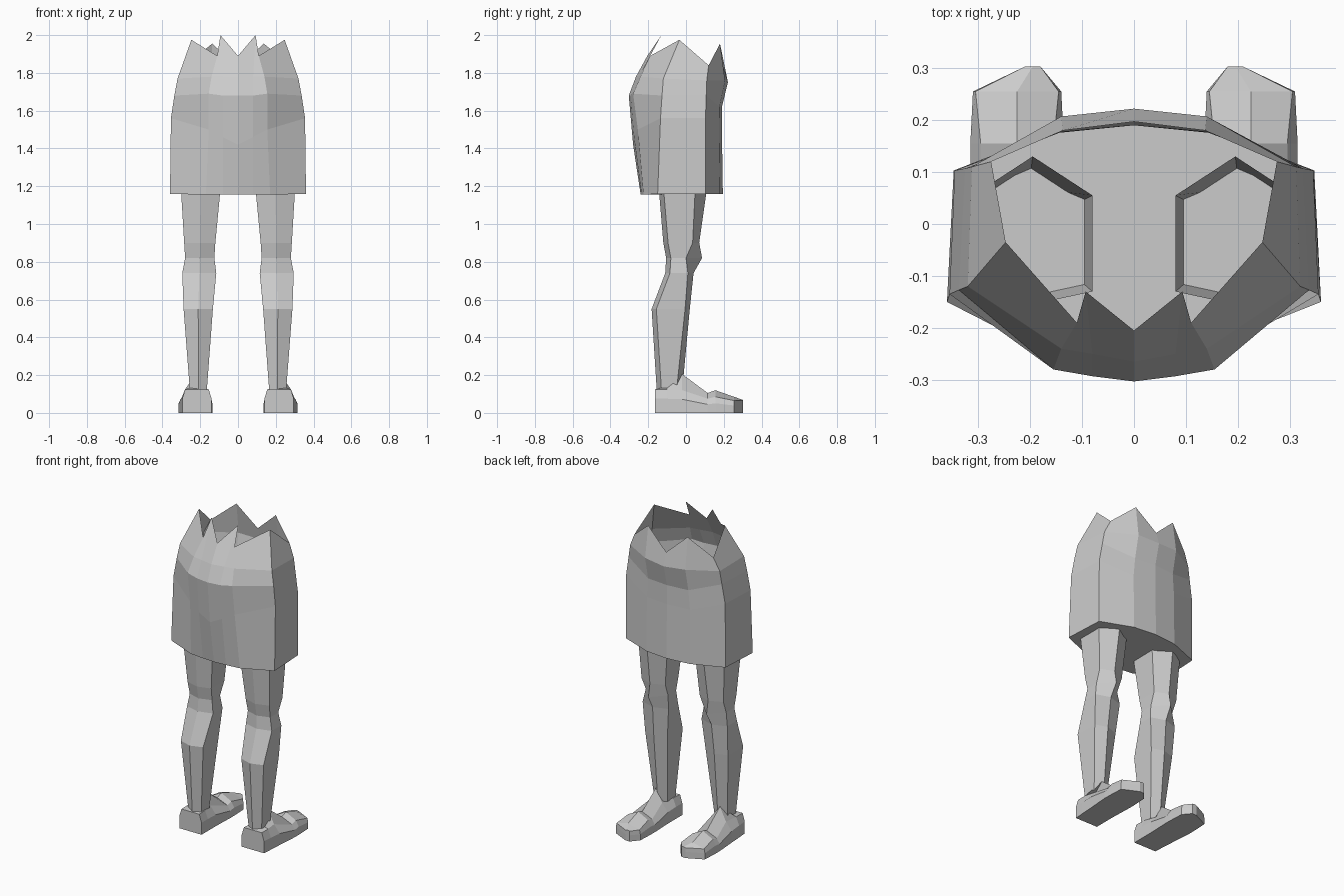
import bpy, bmesh

cube = bpy.data.objects.get("Cube")
if cube:
    bpy.data.objects.remove(cube, do_unlink=True)

stone = bpy.data.materials.new("pale_grey_stone")
stone.use_nodes = True
grey = (0.6, 0.6, 0.6, 1)
stone.diffuse_color = grey
stone.node_tree.nodes["Principled BSDF"].inputs["Base Color"].default_value = grey


def loft(name, rings, cap_start=False, cap_end=False):
    """Join closed rings of points into one flat-shaded skin."""
    bm = bmesh.new()
    loops = [[bm.verts.new(p) for p in ring] for ring in rings]
    for low, high in zip(loops, loops[1:]):
        for i in range(len(low)):
            j = (i + 1) % len(low)
            bm.faces.new((low[i], low[j], high[j], high[i]))
    if cap_start:
        bm.faces.new(loops[0][::-1])
    if cap_end:
        bm.faces.new(loops[-1])
    bmesh.ops.recalc_face_normals(bm, faces=bm.faces)
    mesh = bpy.data.meshes.new(name)
    bm.to_mesh(mesh)
    bm.free()
    mesh.materials.append(stone)
    obj = bpy.data.objects.new(name, mesh)
    bpy.context.collection.objects.link(obj)
    return obj


def mirrored(ring, side):
    return [(side * x, y, z) for x, y, z in ring]


# Tunic: vertical columns of the left half, front centre to back centre,
# each running from the hem up to the jagged broken rim
columns = [
    [(0, -.24, 1.155), (0, -.28, 1.42), (0, -.303, 1.68), (0, -.265, 1.78), (0, -.205, 1.89)],
    [(.08, -.235, 1.155), (.08, -.275, 1.46), (.08, -.293, 1.68), (.08, -.25, 1.78), (.093, -.13, 2)],
    [(.17, -.225, 1.155), (.155, -.255, 1.5), (.155, -.28, 1.69), (.14, -.24, 1.78), (.11, -.19, 1.89)],
    [(.36, -.15, 1.16), (.355, -.135, 1.56), (.337, -.127, 1.68), (.32, -.12, 1.77), (.247, -.035, 1.975)],
    [(.347, .103, 1.16), (.345, .103, 1.56), (.325, .107, 1.68), (.312, .11, 1.76), (.275, .12, 1.84)],
    [(.15, .18, 1.16), (.15, .175, 1.5), (.14, .177, 1.62), (.14, .207, 1.76), (.137, .18, 1.955)],
    [(0, .195, 1.16), (0, .19, 1.5), (0, .19, 1.62), (0, .222, 1.75), (0, .197, 1.83)],
]
tunic_rings = []
for half in zip(*columns):
    half = list(half)
    tunic_rings.append(half + mirrored(half[-2:0:-1], -1))
loft("tunic", tunic_rings, cap_start=True)

# Leg levels: height, inner x, outer x, front y, back corner y, back ridge y
leg_levels = [
    (.12, .165, .255, -.155, -.05, -.02),
    (.55, .133, .288, -.182, -.005, .02),
    (.74, .115, .295, -.11, .01, .04),
    (.82, .125, .28, -.105, 0, .085),
    (.9, .12, .285, -.12, .035, .07),
    (1.32, .08, .31, -.155, .055, .13),
]


def leg_ring(z, inner, outer, front, corner, back):
    mid = (inner + outer) / 2
    shoulder = front + .025
    return [(mid, front, z), (outer, shoulder, z), (outer, corner, z),
            (mid, back, z), (inner, corner, z), (inner, shoulder, z)]


# Shoe sections: y, inner x, outer x, edge height, ridge height, edge inset
shoe_sections = [
    (-.163, .14, .295, .125, .125, .015),
    (-.1, .14, .3, .125, .14, .02),
    (-.02, .14, .305, .12, .205, .04),
    (.115, .135, .315, .075, .105, .02),
    (.155, .135, .315, .085, .12, .02),
    (.255, .14, .31, .065, .085, .005),
    (.303, .18, .21, .065, .068, 0),
]


def shoe_ring(y, inner, outer, edge, ridge, inset):
    mid = (inner + outer) / 2
    return [(inner, y, 0), (outer, y, 0), (outer, y, edge * .6),
            (outer - inset, y, edge), (mid, y, ridge),
            (inner + inset, y, edge), (inner, y, edge * .6)]


for label, side in (("left", 1), ("right", -1)):
    loft(label + "_leg", [mirrored(leg_ring(*s), side) for s in leg_levels])
    loft(label + "_shoe", [mirrored(shoe_ring(*s), side) for s in shoe_sections],
         cap_start=True, cap_end=True)
